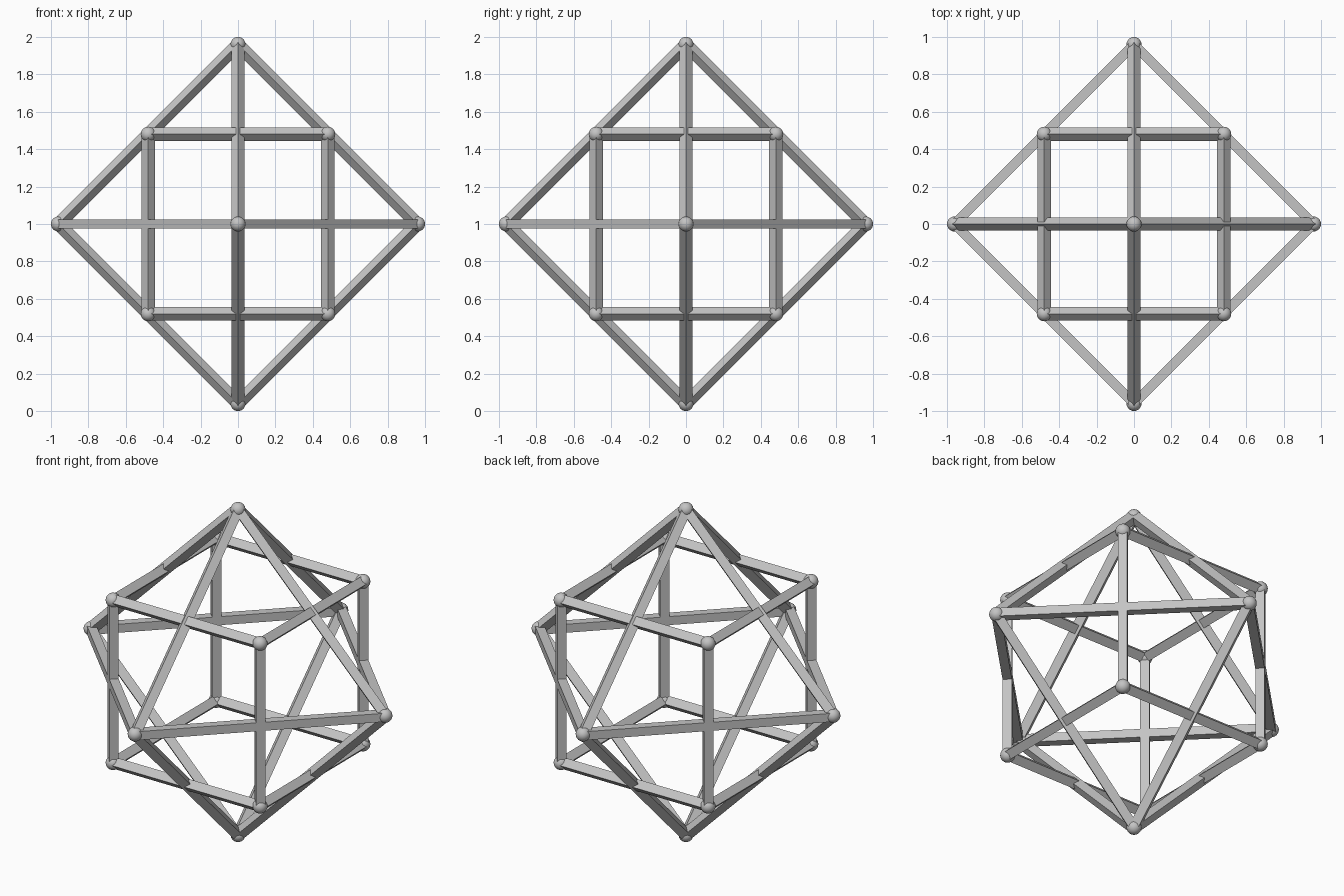
import bpy, bmesh, math
from itertools import product, combinations
from mathutils import Vector, Matrix

CENTRE = Vector((0, 0, 1))
BALL = 0.04        # joint radius
BAR = 0.0355       # half diagonal of the square bars
REACH = 1 - BALL   # octahedron corner distance
HALF = REACH / 2   # cube half side

if "Cube" in bpy.data.objects:
    bpy.data.objects.remove(bpy.data.objects["Cube"])

grey = bpy.data.materials.new("plain grey")
grey.use_nodes = True
colour = (0.55, 0.55, 0.55, 1)
grey.diffuse_color = colour
grey.node_tree.nodes["Principled BSDF"].inputs["Base Color"].default_value = colour


def finish(bm, name, smooth=False):
    for f in bm.faces:
        f.smooth = smooth
    mesh = bpy.data.meshes.new(name)
    bm.to_mesh(mesh)
    bm.free()
    mesh.materials.append(grey)
    ob = bpy.data.objects.new(name, mesh)
    ob.location = CENTRE
    bpy.context.collection.objects.link(ob)


def bar(bm, a, b):
    """Square bar from a to b; level diagonal bars lie flat, the rest show a ridge."""
    along = (b - a).normalized()
    # the axis square to the bar gives the direction of its ridge
    side = next(v for v in (Vector((0, 0, 1)), Vector((0, 1, 0)), Vector((1, 0, 0)))
                if abs(v.dot(along)) < 0.01)
    flat = abs(along.z) < 0.01 and abs(along.x * along.y) > 0.01
    frame = Matrix((side, along.cross(side), along)).transposed().to_4x4()
    turn = Matrix.Rotation(math.pi / 4 if flat else 0, 4, 'Z')
    bmesh.ops.create_cone(bm, cap_ends=True, segments=4, radius1=BAR, radius2=BAR,
                          depth=(b - a).length,
                          matrix=Matrix.Translation((a + b) / 2) @ frame @ turn)


def build(name, corners, edge_length):
    # bars between neighbouring corners
    bm = bmesh.new()
    for a, b in combinations(corners, 2):
        if abs((a - b).length - edge_length) < 0.01:
            bar(bm, a, b)
    finish(bm, name + "_bars")
    # round joints
    bm = bmesh.new()
    for c in corners:
        bmesh.ops.create_uvsphere(bm, u_segments=24, v_segments=16, radius=BALL,
                                  matrix=Matrix.Translation(c))
    finish(bm, name + "_joints", smooth=True)


# Cube frame
build("cube", [Vector(p) * HALF for p in product((-1, 1), repeat=3)], 2 * HALF)

# Octahedron frame crossing the cube at its edge midpoints
tips = [Vector([s * REACH if i == k else 0 for i in range(3)])
        for k in range(3) for s in (-1, 1)]
build("octahedron", tips, REACH * math.sqrt(2))
